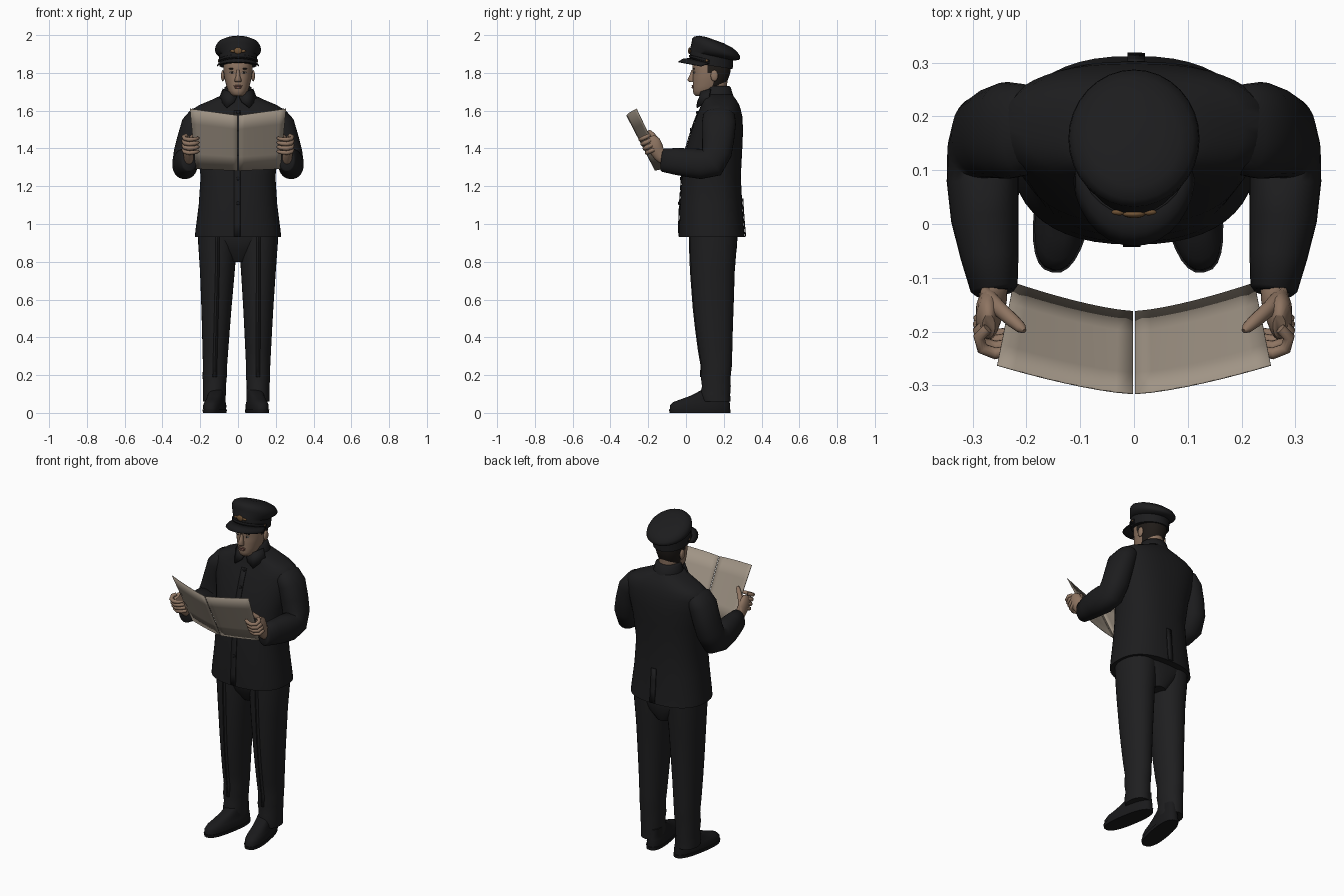
import bpy, bmesh, math
from mathutils import Vector as V

def mat(name, r, g, b):
    m = bpy.data.materials.new(name)
    m.diffuse_color = (r, g, b, 1)
    return m

CLOTH = mat("black_cloth", .012, .012, .013)
TROUSER = mat("dark_trouser_cloth", .0135, .0135, .0145)
LEATHER = mat("black_leather", .010, .010, .011)
SKIN = mat("skin", .27, .175, .12)
LIPS = mat("lips", .19, .09, .07)
HAIR = mat("dark_hair", .014, .011, .009)
PAPER = mat("paper", .35, .295, .235)
BRASS = mat("brass", .16, .085, .035)
EYE = mat("eye_white", .35, .31, .27)
X, Y, Z = V((1, 0, 0)), V((0, 1, 0)), V((0, 0, 1))

def finish(name, bm, m, angle=45):
    bmesh.ops.recalc_face_normals(bm, faces=bm.faces)
    me = bpy.data.meshes.new(name)
    bm.to_mesh(me)
    bm.free()
    me.materials.append(m)
    o = bpy.data.objects.new(name, me)
    bpy.context.collection.objects.link(o)
    bpy.ops.object.select_all(action='DESELECT')
    o.select_set(True)
    bpy.context.view_layer.objects.active = o
    bpy.ops.object.shade_smooth_by_angle(angle=math.radians(angle))
    return o

def ring(c, u, v, a, b, n=28, e=2.0):
    pts = []
    for i in range(n):
        t = 2 * math.pi * i / n
        cs, sn = math.cos(t), math.sin(t)
        pts.append(V(c) + u * a * math.copysign(abs(cs) ** (2 / e), cs)
                   + v * b * math.copysign(abs(sn) ** (2 / e), sn))
    return pts

def skin(name, rings, m, angle=45):
    bm = bmesh.new()
    rows = [[bm.verts.new(p) for p in r] for r in rings]
    n = len(rows[0])
    for a, b in zip(rows, rows[1:]):
        for i in range(n):
            bm.faces.new((a[i], a[(i + 1) % n], b[(i + 1) % n], b[i]))
    bm.faces.new(rows[0])
    bm.faces.new(rows[-1])
    return finish(name, bm, m, angle)

def stack(name, rows, m, e=2.0, n=32, slope=None, angle=45):
    # rows: (z, centre x, half width, front y, back y)
    rings = []
    for k, (z, cx, rx, yf, yb) in enumerate(rows):
        r = ring((cx, (yf + yb) / 2, z), X, Y, rx, (yb - yf) / 2, n, e)
        if slope:
            for p in r:
                p.z -= slope[k] * (p.y - .15)
        rings.append(r)
    return skin(name, rings, m, angle)

def tube(name, stations, m, ref=X, n=20, e=2.0):
    # stations: (point, radius along ref, radius across)
    pts = [V(s[0]) for s in stations]
    rings = []
    for i, (_, a, b) in enumerate(stations):
        t = (pts[min(i + 1, len(pts) - 1)] - pts[max(i - 1, 0)]).normalized()
        u = (ref - t * ref.dot(t)).normalized()
        rings.append(ring(pts[i], u, t.cross(u), a, b, n, e))
    return skin(name, rings, m, 60)

def plate(name, grid, m, thick=.004):
    bm = bmesh.new()
    rows = [[bm.verts.new(p) for p in r] for r in grid]
    for a, b in zip(rows, rows[1:]):
        for i in range(len(a) - 1):
            bm.faces.new((a[i], a[i + 1], b[i + 1], b[i]))
    o = finish(name, bm, m)
    s = o.modifiers.new("thickness", 'SOLIDIFY')
    s.thickness, s.offset = thick, 0
    return o

def blob(name, c, r, m, n=16):
    bm = bmesh.new()
    bmesh.ops.create_uvsphere(bm, u_segments=n, v_segments=n // 2, radius=1)
    for v in bm.verts:
        v.co = V((v.co.x * r[0] + c[0], v.co.y * r[1] + c[1], v.co.z * r[2] + c[2]))
    return finish(name, bm, m, 80)

def surface_y(rows, x, z, e, back=False):
    for a, b in zip(rows, rows[1:]):
        if a[0] <= z <= b[0]:
            f = (z - a[0]) / (b[0] - a[0])
            _, _, rx, yf, yb = [p + (q - p) * f for p, q in zip(a, b)]
            k = max(0, 1 - abs(x / rx) ** e) ** (1 / e) * (yb - yf) / 2
            return (yf + yb) / 2 + (k if back else -k)

# jacket body
TORSO = [(.93, 0, .228, -.038, .312), (.96, 0, .226, -.038, .308), (1.1, 0, .208, -.033, .298),
         (1.25, 0, .198, -.022, .29), (1.4, 0, .215, .0, .298), (1.5, 0, .235, .03, .302),
         (1.57, 0, .248, .055, .298), (1.605, 0, .243, .07, .29), (1.63, 0, .205, .08, .282),
         (1.655, 0, .145, .085, .268), (1.685, 0, .08, .09, .245)]
stack("jacket_body", TORSO, CLOTH, 2.4, 48)

# front opening edge, back vent and buttons
zs = [.935 + i * .0665 for i in range(11)]
plate("jacket_front_edge", [[(x, surface_y(TORSO, x, z, 2.4) - .003, z) for x in (-.02, 0, .012)] for z in zs], CLOTH)
plate("jacket_back_vent", [[(x, surface_y(TORSO, x, z, 2.4, True) + .004, z) for x in (-.012, .004, .02)] for z in zs[:4]], CLOTH, .006)
for z in (1.11, 1.24, 1.37, 1.5, 1.59):
    blob("jacket_button", (0, surface_y(TORSO, 0, z, 2.4) - .006, z), (.009, .004, .009), LEATHER, 12)

# collar: standing band and two folded points
stack("collar_band", [(1.655, 0, .088, .082, .258), (1.69, 0, .08, .086, .247), (1.725, 0, .07, .1, .236),
                      (1.73, 0, .062, .11, .228)], CLOTH, 2)
for s in (-1, 1):
    plate("collar_point", [[(s * .005, .075, 1.675), (s * .045, .08, 1.7), (s * .078, .13, 1.715)],
                           [(s * .02, .062, 1.645), (s * .06, .058, 1.615), (s * .1, .12, 1.66)]], CLOTH, .008)

# neck and head
stack("neck", [(1.62, 0, .055, .1, .21), (1.70, 0, .054, .095, .215), (1.77, 0, .056, .09, .22)], SKIN)
HEAD = [(1.678, 0, .025, .05, .11), (1.688, 0, .04, .04, .15), (1.705, 0, .052, .036, .18),
        (1.73, 0, .061, .036, .205), (1.76, 0, .069, .036, .22), (1.78, 0, .073, .036, .228),
        (1.80, 0, .076, .038, .234), (1.82, 0, .077, .034, .237), (1.85, 0, .078, .034, .238),
        (1.88, 0, .075, .045, .232)]
head = stack("head", HEAD, SKIN, 2.2)
head.data.materials.append(HAIR)
for p in head.data.polygons:
    c = p.center
    if (c.y > .15 and c.z > 1.745) or (c.y > .115 and c.z > 1.805):
        p.material_index = 1
skin("nose", [ring((0, .03, 1.752), X, Y, .017, .014, 12), ring((0, .026, 1.762), X, Y, .018, .02, 12),
              ring((0, .032, 1.785), X, Y, .011, .014, 12), ring((0, .037, 1.815), X, Y, .008, .008, 12)], SKIN, 70)
blob("upper_lip", (0, .037, 1.731), (.024, .007, .005), LIPS)
blob("lower_lip", (0, .037, 1.722), (.02, .008, .006), LIPS)
for s in (-1, 1):
    x = s * .031
    y = surface_y(HEAD, x, 1.803, 2.2)
    blob("eye", (x, y, 1.803), (.013, .004, .006), EYE)
    blob("pupil", (x, y - .002, 1.803), (.0055, .004, .0055), HAIR)
    blob("eyebrow", (x, y - .002, 1.822), (.019, .004, .004), HAIR)
    blob("ear", (s * .08, .15, 1.785), (.01, .02, .03), SKIN)

# cap
stack("cap_band", [(1.835, 0, .098, .022, .247), (1.89, 0, .1, .02, .25), (1.915, 0, .1, .03, .25)],
      CLOTH, slope=[.15, .22, .3])
stack("cap_crown", [(1.888, 0, .1, .018, .255), (1.908, 0, .117, .026, .28), (1.922, 0, .122, .03, .287),
                    (1.938, 0, .12, .032, .286), (1.955, 0, .11, .045, .272), (1.968, 0, .085, .07, .245),
                    (1.975, 0, .045, .11, .2)], CLOTH, slope=[.22, .3, .34, .36, .36, .36, .36], angle=60)
arc = [math.radians(-84 + 12 * i) for i in range(15)]
plate("cap_visor", [[(.099 * math.sin(a), .135 - .112 * math.cos(a), 1.845 + .032 * math.cos(a)) for a in arc],
                    [(.108 * math.sin(a), .11 - .125 * math.cos(a), 1.838 + .035 * math.cos(a)) for a in arc],
                    [(.112 * math.sin(a), .095 - .135 * math.cos(a), 1.832 + .026 * math.cos(a)) for a in arc]],
      LEATHER, .005)
plate("cap_strap", [[(.103 * math.sin(a), .135 - .117 * math.cos(a), z + .03 * math.cos(a)) for a in arc]
                    for z in (1.853, 1.866)], LEATHER, .005)
blob("cap_badge", (0, .018, 1.917), (.021, .007, .017), BRASS)
for s in (-1, 1):
    blob("cap_badge_wing", (s * .027, .022, 1.915), (.015, .006, .007), BRASS)
    blob("cap_strap_button", (s * .1, .11, 1.865), (.006, .007, .007), BRASS)

# sleeves and hands
up = V((0, -.436, .9))       # direction up the sheet
out = V((0, -.9, -.436))     # away from the reader
for s in (-1, 1):
    def P(x, y, z):
        return V((s * x, y, z))
    tube("sleeve", [(P(.17, .175, 1.6), .03, .05), (P(.205, .175, 1.572), .055, .085), (P(.235, .174, 1.53), .064, .09),
                    (P(.256, .17, 1.45), .066, .085), (P(.272, .163, 1.38), .068, .08),
                    (P(.28, .135, 1.325), .067, .083), (P(.281, .08, 1.318), .067, .08),
                    (P(.277, .01, 1.325), .063, .076), (P(.268, -.06, 1.332), .054, .07),
                    (P(.26, -.12, 1.338), .044, .062), (P(.259, -.128, 1.339), .036, .054)], CLOTH, n=28, e=2.2)
    tube("palm", [(P(.26, -.1, 1.338), .026, .036), (P(.262, -.14, 1.365), .026, .034),
                  (P(.268, -.16, 1.4), .026, .04), (P(.272, -.178, 1.435), .022, .042),
                  (P(.27, -.19, 1.46), .012, .025)], SKIN)
    for k in range(4):
        c = P(0, -.182, 1.432) + up * (.026 * (k - 1.5))
        w = .011 + (.001 if k in (1, 2) else 0)
        path = [(.272, -.005, .9), (.288, .012, 1), (.282, .036, 1), (.258, .046, 1),
                (.232, .041, .95), (.212, .03, .8), (.207, .026, .4)]
        tube("finger", [(c + X * s * x + out * d, w * f, w * f) for x, d, f in path], SKIN, ref=up, n=12)
    tube("thumb", [(P(.272, -.13, 1.385), .012, .016), (P(.266, -.142, 1.42), .015, .017),
                   (P(.248, -.16, 1.452), .014, .014), (P(.225, -.18, 1.475), .013, .013),
                   (P(.21, -.193, 1.488), .011, .01), (P(.204, -.199, 1.493), .005, .005)], SKIN, ref=up, n=14)

    # one half of the open sheet
    grid = []
    for j in range(5):
        t = j / 4
        row = []
        for i in range(9):
            u = i / 8
            x = .002 + u * (.222 + .03 * t)
            row.append(P(x, -.163 - .152 * t + .053 * u ** 1.4, 1.282 + .293 * t + u * (.01 + .025 * t)))
        grid.append(row)
    plate("paper_half", grid, PAPER, .003)

# trousers and shoes (the stance is slightly uneven)
LEG = [(.06, .060, .085, .235), (.1, .061, .075, .234), (.14, .06, .085, .237), (.19, .064, .078, .236),
       (.25, .064, .082, .243), (.33, .068, .068, .245), (.45, .074, .052, .248), (.56, .08, .04, .252),
       (.75, .092, .026, .258), (.9, .103, .02, .27), (.99, .105, .02, .27)]
for s, low in ((-1, .128), (1, .106)):
    stack("trouser_leg", [(z, s * (low + (.108 - low) * min(1, z / .8)), r, f, b) for z, r, f, b in LEG], TROUSER, 2.1)
    # front crease
    plate("trouser_crease", [[(s * (low + (.108 - low) * min(1, z / .8)) + dx, f - dy, z)
                              for dx, dy in ((-.012, -.003), (0, .004), (.012, -.003))]
                             for z, r, f, b in LEG[3:]], TROUSER, .002)
    base = V((s * (low - .02), .16, 0))
    ang = s * math.radians(10)
    def shoe(name, rows, m):
        rings = []
        for z, w, f, b in rows:
            r = ring((0, (f + b) / 2 - .16, z), X, Y, w, (b - f) / 2, 28, 2.5)
            rings.append([base + V((p.x * math.cos(ang) - p.y * math.sin(ang),
                                    p.x * math.sin(ang) + p.y * math.cos(ang), p.z)) for p in r])
        skin(name, rings, m, 50)
    shoe("shoe_sole", [(0, .053, -.09, .236), (.018, .055, -.094, .238)], LEATHER)
    shoe("shoe_upper", [(.018, .051, -.09, .234), (.04, .052, -.088, .234), (.058, .047, -.07, .232),
                        (.072, .043, -.03, .23), (.09, .042, .02, .228), (.12, .04, .08, .226)], LEATHER)
stack("trouser_seat", [(.8, 0, .05, .08, .24), (.86, 0, .12, .04, .268), (.92, 0, .2, .02, .272),
                       (1.0, 0, .2, .02, .27)], TROUSER, 2.4)
